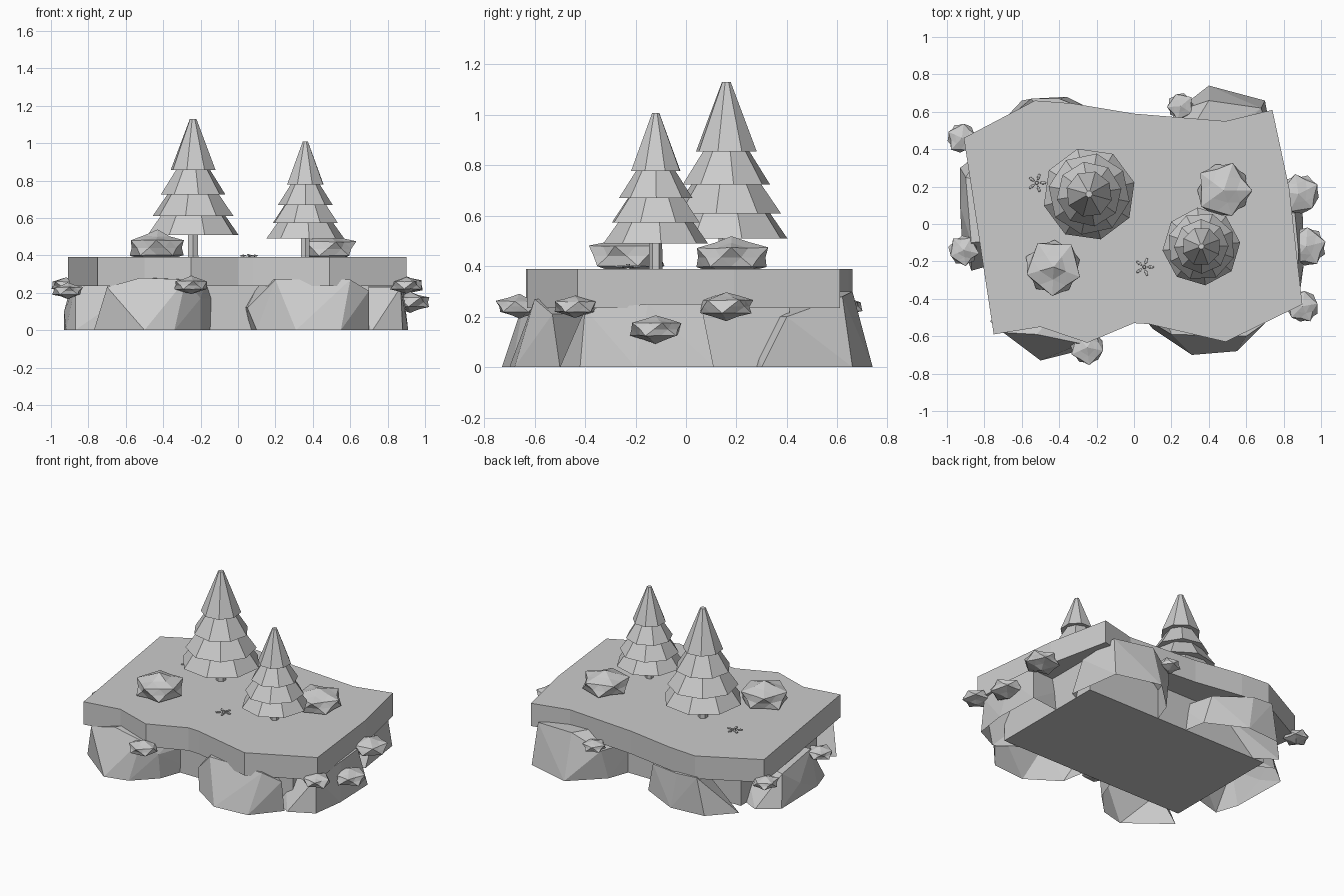
import bpy, bmesh, math, random
from mathutils import Matrix, Vector

random.seed(4)
default_cube = bpy.data.objects.get("Cube")
if default_cube:
    bpy.data.objects.remove(default_cube, do_unlink=True)

grey = bpy.data.materials.new("plain grey")
grey.use_nodes = True
colour = (0.6, 0.6, 0.6, 1)
grey.diffuse_color = colour
grey.node_tree.nodes["Principled BSDF"].inputs["Base Color"].default_value = colour


def finish(name, bm):
    """Turn a bmesh into a flat shaded object."""
    bmesh.ops.recalc_face_normals(bm, faces=bm.faces)
    mesh = bpy.data.meshes.new(name)
    bm.to_mesh(mesh)
    bm.free()
    mesh.materials.append(grey)
    obj = bpy.data.objects.new(name, mesh)
    bpy.context.collection.objects.link(obj)
    return obj


def box(name, size, centre):
    bm = bmesh.new()
    bmesh.ops.create_cube(bm, size=1)
    bmesh.ops.scale(bm, vec=size, verts=bm.verts)
    bmesh.ops.translate(bm, vec=centre, verts=bm.verts)
    return finish(name, bm)


def slab(name, outline, low, high):
    bm = bmesh.new()
    face = bm.faces.new([bm.verts.new((x, y, low)) for x, y in outline])
    grown = bmesh.ops.extrude_face_region(bm, geom=[face], use_keep_orig=True)
    top = [g for g in grown["geom"] if isinstance(g, bmesh.types.BMVert)]
    bmesh.ops.translate(bm, vec=(0, 0, high - low), verts=top)
    return finish(name, bm)


def rock(name, points):
    """Convex boulder through its outer points, open underneath."""
    bm = bmesh.new()
    for x, y, z in points:
        bm.verts.new((x, y, z))
        bm.verts.new((x * 0.6, y * 0.6, z))
    hull = bmesh.ops.convex_hull(bm, input=bm.verts)
    loose = [g for g in hull["geom_interior"] if isinstance(g, bmesh.types.BMVert)]
    bmesh.ops.delete(bm, geom=loose, context="VERTS")
    bmesh.ops.recalc_face_normals(bm, faces=bm.faces)
    under = [f for f in bm.faces if all(v.co.z < 0.001 for v in f.verts)]
    bmesh.ops.delete(bm, geom=under, context="FACES")
    return finish(name, bm)


def bush(name, centre, radius, flatness):
    """Flattened ball whose five-edged corners stick out as points."""
    bm = bmesh.new()
    bmesh.ops.create_icosphere(bm, subdivisions=2, radius=radius * 1.08)
    for v in bm.verts:
        push = 1.0 if len(v.link_edges) == 5 else 0.8
        v.co *= push * random.uniform(0.93, 1.05)
        v.co.z *= flatness
    turn = Matrix.Rotation(random.uniform(0, math.tau), 3, "Z")
    bmesh.ops.rotate(bm, matrix=turn, verts=bm.verts)
    bmesh.ops.translate(bm, vec=centre, verts=bm.verts)
    return finish(name, bm)


def cone(name, centre, low, high, r_low, r_high, sides, turn=0.0):
    bm = bmesh.new()
    bmesh.ops.create_cone(bm, cap_ends=True, segments=sides, radius1=r_low,
                          radius2=r_high, depth=high - low)
    bmesh.ops.rotate(bm, matrix=Matrix.Rotation(turn, 3, "Z"), verts=bm.verts)
    bmesh.ops.translate(bm, vec=(*centre, (low + high) / 2), verts=bm.verts)
    return finish(name, bm)


GROUND = 0.39
# tier: bottom and top height, bottom and top radius
TIERS = [(0.12, 0.24, 0.25, 0.165), (0.22, 0.35, 0.22, 0.13),
         (0.335, 0.47, 0.175, 0.09), (0.465, 0.74, 0.125, 0.018)]


def tree(name, centre, size, turn):
    cone(name + "_trunk", centre, GROUND - 0.02, GROUND + 0.2 * size,
         0.032 * size, 0.03 * size, 6)
    for i, tier in enumerate(TIERS):
        low, high, r_low, r_high = (n * size for n in tier)
        cone(f"{name}_tier_{i}", centre, GROUND + low, GROUND + high,
             r_low, r_high, 8, turn + i * 0.35)


def flower(name, centre):
    """Five thin petals around a small hub."""
    bm = bmesh.new()
    for i in range(5):
        spin = Matrix.Rotation(i * math.tau / 5, 4, "Z")
        place = Matrix.Translation((*centre, GROUND + 0.008))
        shape = Matrix.Translation((0.034, 0, 0)) @ Matrix.Diagonal((0.02, 0.009, 0.006, 1))
        bmesh.ops.create_icosphere(bm, subdivisions=1, radius=1,
                                   matrix=place @ spin @ shape)
    finish(name + "_petals", bm)
    cone(name + "_hub", centre, GROUND - 0.005, GROUND + 0.018, 0.012, 0.008, 6)


# Ground
slab("ground_slab", [(-.75, -.59), (-.5, -.55), (-.25, -.635), (0, -.53), (.08, -.535),
                     (.49, -.63), (.9, -.43), (.83, .19), (.74, .61), (.49, .55),
                     (0, .59), (-.33, .645), (-.53, .66), (-.91, .46)], 0.235, GROUND)
box("base_block", (1.4, 0.82, 0.25), (0, 0, 0.125))

# Boulders
rock("front_right_rock", [(-.77, -.52, 0), (-.5, -.73, 0), (-.34, -.69, 0), (-.2, -.55, 0),
                          (-.7, -.58, .23), (-.52, -.59, .28), (-.28, -.64, .27),
                          (-.2, -.57, .17)])
rock("front_left_rock", [(.05, -.5, .12), (.1, -.56, 0), (.31, -.7, 0), (.55, -.68, 0),
                         (.7, -.5, 0), (.2, -.59, .27), (.6, -.6, .27), (.7, -.53, .21)])
rock("left_rock", [(.88, -.42, 0), (.91, -.2, 0), (.9, .11, 0), (.72, -.5, 0),
                   (.87, -.4, .23), (.88, -.15, .25), (.86, .06, .25)])
rock("back_left_rock", [(.2, .55, 0), (.4, .74, 0), (.7, .66, 0), (.75, .3, 0),
                        (.22, .6, .2), (.4, .66, .3), (.68, .62, .28), (.75, .4, .2)])
rock("right_rock", [(-.93, .3, 0), (-.92, -.1, 0), (-.87, -.25, 0), (-.8, .4, 0),
                    (-.93, .1, .1), (-.9, .25, .21), (-.87, -.1, .24)])
rock("back_right_rock", [(-.75, .5, 0), (-.6, .66, 0), (-.36, .68, 0), (-.1, .55, 0),
                         (-.55, .67, .25), (-.4, .67, .24), (-.15, .57, .2)])

# Trees
tree("tall_tree", (-0.24, 0.16), 1.0, 0.25)
tree("short_tree", (0.36, -0.12), 0.835, 0.1)

# Bushes on top, then small ones clinging to the sides
bush("left_bush", (.48, .18, .435), 0.155, 0.52)
bush("right_bush", (-.43, -.23, .44), 0.16, 0.54)
for i, (x, y, z, r) in enumerate([(-.92, .46, .24, .085), (-.25, -.66, .24, .095),
                                  (-.91, -.14, .21, .085), (.25, .63, .24, .075),
                                  (.88, .16, .24, .115), (.92, -.12, .15, .11),
                                  (.9, -.44, .24, .09)]):
    bush(f"side_bush_{i}", (x, y, z), r, 0.48)

# Flowers
flower("front_flower", (0.055, -0.23))
flower("back_flower", (-0.52, 0.22))
